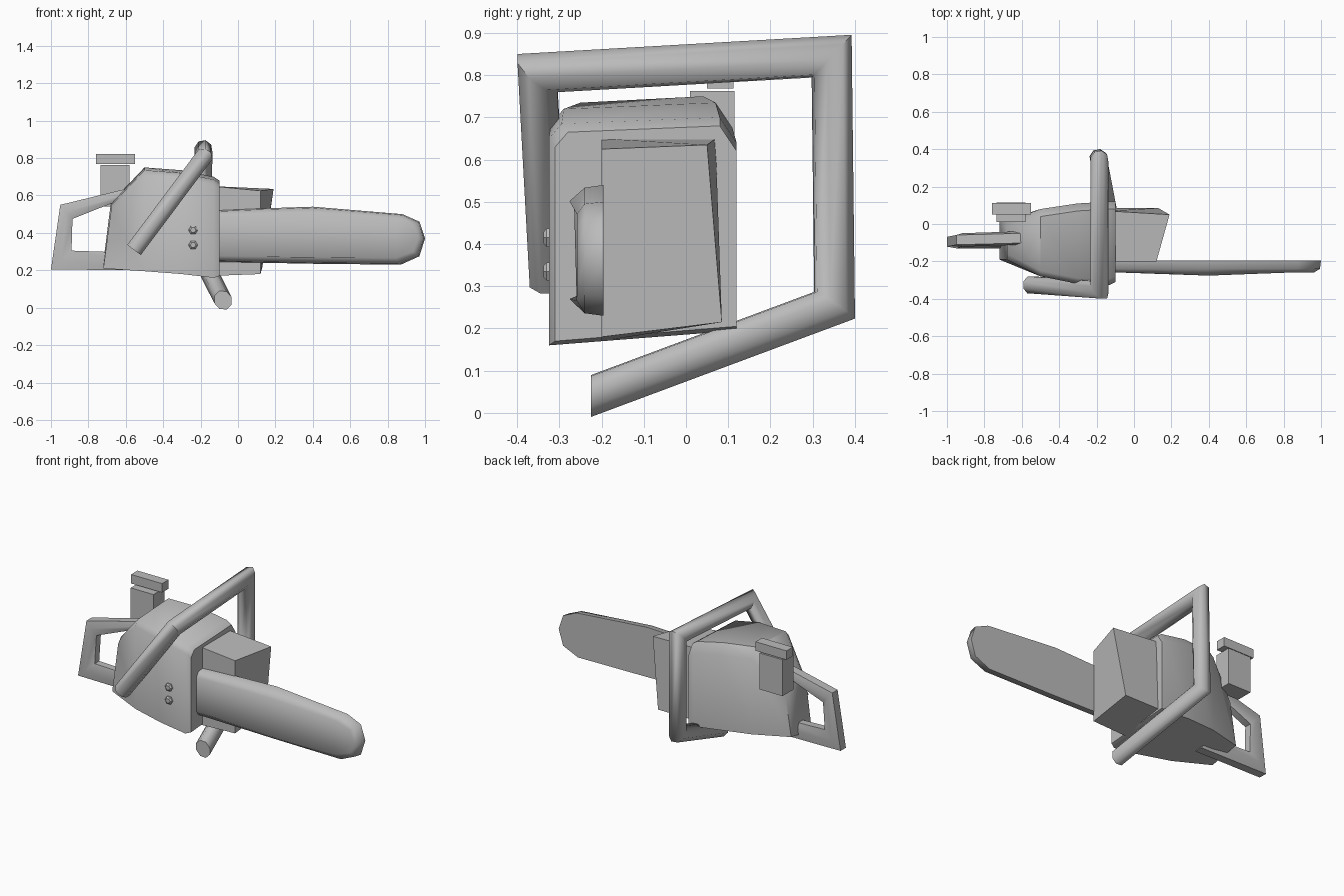
import bpy, bmesh, math
from mathutils import Vector

if "Cube" in bpy.data.objects:
    bpy.data.objects.remove(bpy.data.objects["Cube"])

grey = bpy.data.materials.new("plain grey")
grey.diffuse_color = (0.5, 0.5, 0.5, 1)
grey.use_nodes = True
grey.node_tree.nodes["Principled BSDF"].inputs["Base Color"].default_value = grey.diffuse_color


def finish(name, bm, angle):
    """Turn a bmesh into a shaded object."""
    bmesh.ops.recalc_face_normals(bm, faces=bm.faces)
    me = bpy.data.meshes.new(name)
    bm.to_mesh(me)
    bm.free()
    ob = bpy.data.objects.new(name, me)
    bpy.context.collection.objects.link(ob)
    me.materials.append(grey)
    bpy.ops.object.select_all(action='DESELECT')
    ob.select_set(True)
    bpy.context.view_layer.objects.active = ob
    if angle:
        bpy.ops.object.shade_smooth_by_angle(angle=math.radians(angle))
    return ob


def loft(name, rings, angle=50):
    """Skin a list of equal closed rings and cap both ends."""
    bm = bmesh.new()
    rows = [[bm.verts.new(p) for p in r] for r in rings]
    n = len(rows[0])
    for a, b in zip(rows, rows[1:]):
        for i in range(n):
            j = (i + 1) % n
            bm.faces.new((a[i], a[j], b[j], b[i]))
    bm.faces.new(rows[0])
    bm.faces.new(rows[-1])
    return finish(name, bm, angle)


def box(name, x, y, z):
    rings = [[(x[0], y[0], h), (x[1], y[0], h), (x[1], y[1], h), (x[0], y[1], h)] for h in z]
    return loft(name, rings, 0)


def mitred_tube(name, path, radius, end_normal, sides=8):
    """Constant-section tube with sharp mitred corners."""
    pts = [Vector(p) for p in path]
    dirs = [(b - a).normalized() for a, b in zip(pts, pts[1:])]
    u = dirs[0].cross(Vector((0, 1, 0))).normalized()
    v = dirs[0].cross(u)
    ring = []
    for i in range(sides):
        a = math.tau * (i + 0.5) / sides
        ring.append(pts[0] + radius * (math.cos(a) * u + math.sin(a) * v))
    rings = [ring]
    for k, d in enumerate(dirs):
        nrm = d + dirs[k + 1] if k + 1 < len(dirs) else Vector(end_normal)
        ring = [p + d * ((pts[k + 1] - p).dot(nrm) / d.dot(nrm)) for p in ring]
        rings.append(ring)
    return loft(name, rings, 60)


# engine housing: chamfered sections along x (low x, high x, front, back, bottom, top)
sections = [(-0.72, -0.68, -0.19, 0.01, 0.21, 0.56),
            (-0.50, -0.50, -0.28, 0.08, 0.195, 0.75),
            (-0.30, -0.30, -0.32, 0.11, 0.18, 0.735),
            (-0.13, -0.13, -0.325, 0.12, 0.16, 0.70),
            (-0.10, -0.10, -0.31, 0.12, 0.17, 0.68)]
rings = []
for xl, xh, f, b, lo, hi in sections:
    rings.append([(xl, f, lo), (xl, b, lo + 0.035), (xh, b, hi - 0.06),
                  (xh, b - 0.04, hi), (xh, f + 0.03, hi - 0.015), (xh, f, hi - 0.05)])
loft("engine_housing", rings, 50)

# side block behind the bar, with a slanted end
loft("front_block", [
    [(-0.14, -0.20, 0.17), (0.12, -0.20, 0.18), (0.13, 0.085, 0.215), (-0.14, 0.085, 0.215)],
    [(-0.14, -0.20, 0.65), (0.12, -0.20, 0.625), (0.19, 0.05, 0.635), (-0.14, 0.07, 0.65)]], 50)

# guide bar: full outline at the back, inset outline at the front
outline = [(-0.12, 0.52), (0.10, 0.53), (0.40, 0.54), (0.88, 0.50), (0.97, 0.46),
           (1.00, 0.37), (0.97, 0.275), (0.87, 0.23), (0.40, 0.235), (-0.12, 0.245)]


def bar_ring(y, s):
    ring = []
    for x, z in outline:
        yy = y - 0.018 * max(0, 1 - abs(x - 0.4) / 0.5) if y < -0.24 else y
        ring.append((x if x < 0 else 0.4 + (x - 0.4) * (1 - (1 - s) * 0.25),
                     yy, 0.38 + (z - 0.38) * s))
    return ring


loft("guide_bar", [bar_ring(-0.195, 1), bar_ring(-0.24, 0.96), bar_ring(-0.258, 0.76)], 55)

# rear handle: outer and inner edge points of each section
rings = []
for (ox, oz), (ix, iz), y in [((-0.58, 0.64), (-0.62, 0.58), -0.075),
                              ((-0.95, 0.55), (-0.885, 0.475), -0.085),
                              ((-1.00, 0.205), (-0.89, 0.305), -0.095),
                              ((-0.54, 0.20), (-0.60, 0.295), -0.095)]:
    mx, mz = (ox + ix) / 2, (oz + iz) / 2
    rings.append([(ox, y - 0.026, oz), (ox, y + 0.026, oz), (mx, y + 0.036, mz),
                  (ix, y + 0.022, iz), (ix, y - 0.022, iz), (mx, y - 0.036, mz)])
loft("rear_handle", rings, 60)

# wrap-around front handle
mitred_tube("front_handle", [(-0.555, -0.325, 0.31), (-0.185, -0.352, 0.805),
                             (-0.185, 0.345, 0.845), (-0.19, 0.352, 0.255),
                             (-0.08, -0.225, 0.04)], 0.049, (0, -1, 0))

# filler neck and its cap
box("filler_neck", (-0.735, -0.58), (0.01, 0.115), (0.54, 0.763))
box("filler_cap", (-0.76, -0.55), (0.05, 0.112), (0.768, 0.823))

# two hex nuts on the front side
for i, z in enumerate((0.335, 0.415)):
    rings = []
    for y, r in ((-0.30, 0.025), (-0.33, 0.025), (-0.338, 0.015)):
        rings.append([(-0.24 + r * math.cos(k * math.tau / 6), y,
                       z + r * math.sin(k * math.tau / 6)) for k in range(6)])
    loft("hex_nut_%d" % (i + 1), rings, 30)
